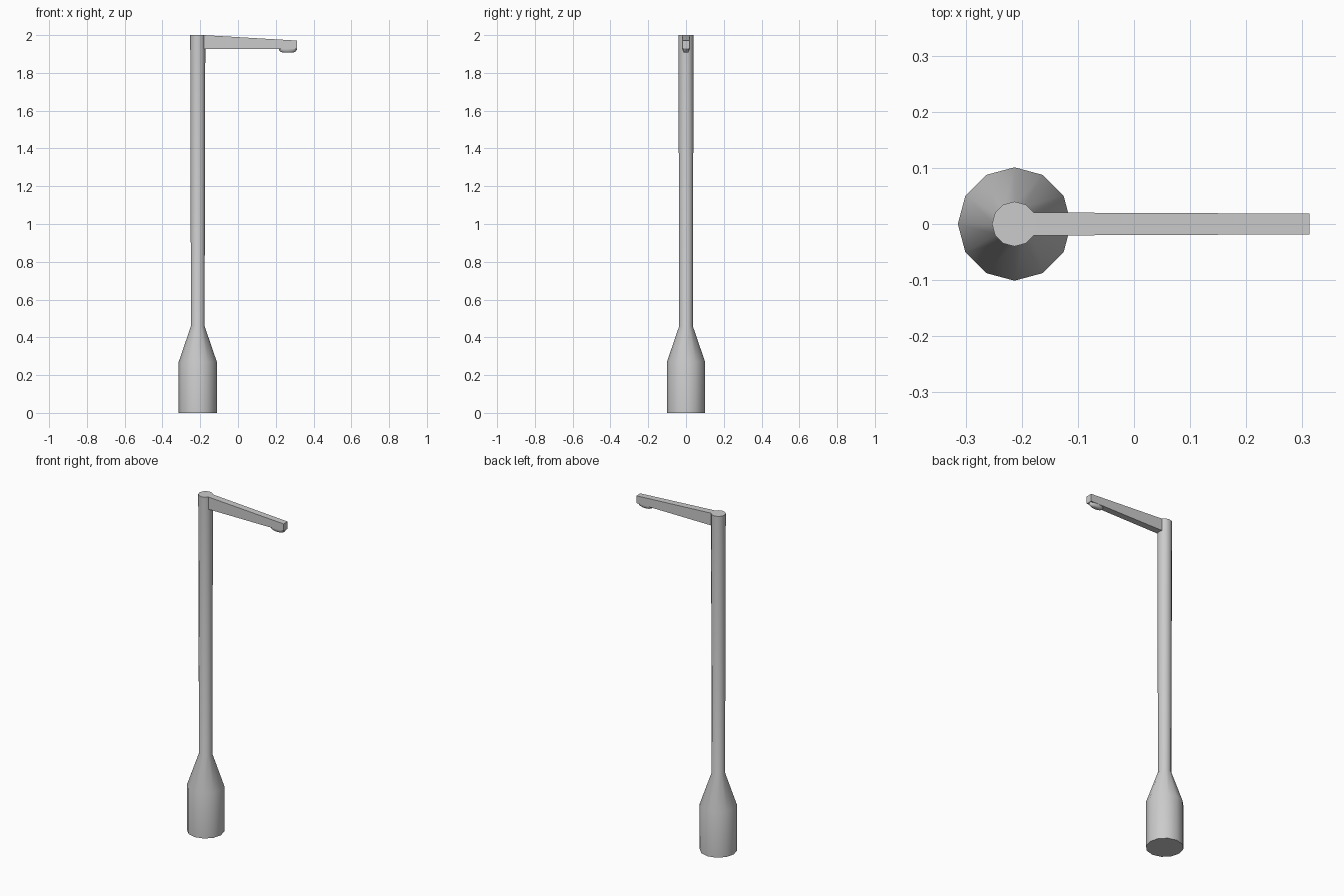
import bpy, bmesh, math

if "Cube" in bpy.data.objects:
    bpy.data.objects.remove(bpy.data.objects["Cube"])

PX = -0.213  # pole axis


def loft(name, rings, smooth=35):
    """Join rings of equal point count into a closed solid."""
    bm = bmesh.new()
    loops = [[bm.verts.new(p) for p in r] for r in rings]
    n = len(loops[0])
    for a, b in zip(loops, loops[1:]):
        for i in range(n):
            j = (i + 1) % n
            bm.faces.new((a[i], a[j], b[j], b[i]))
    bm.faces.new(loops[0][::-1])
    bm.faces.new(loops[-1])
    bmesh.ops.recalc_face_normals(bm, faces=bm.faces)
    me = bpy.data.meshes.new(name)
    bm.to_mesh(me)
    bm.free()
    ob = bpy.data.objects.new(name, me)
    bpy.context.collection.objects.link(ob)
    if smooth:
        bpy.ops.object.select_all(action='DESELECT')
        ob.select_set(True)
        bpy.context.view_layer.objects.active = ob
        bpy.ops.object.shade_smooth_by_angle(angle=math.radians(smooth))
    return ob


def ellipse(cx, z, rx, ry, n=12):
    return [(cx + rx * math.cos(2 * math.pi * i / n),
             ry * math.sin(2 * math.pi * i / n), z) for i in range(n)]


# Twelve-sided post: wide base, tapered shoulder, slim pole
loft("lamp_post", [ellipse(PX, z, r, r) for z, r in
                   ((0, 0.101), (0.27, 0.101), (0.46, 0.036), (2.0, 0.04))])

# Tapering arm with a flat underside, growing out of the pole
loft("arm", [[(x, -w, 1.927), (x, w, 1.927), (x, w, top), (x, -w, top)]
             for x, w, top in ((-0.182, 0.0205, 2.0), (0.313, 0.0185, 1.971))],
     smooth=0)

# Shallow rounded lamp under the arm tip
loft("lamp_lens", [ellipse(0.264, z, 0.049 * s, 0.0185 * s) for z, s in
                   ((1.929, 1.0), (1.922, 0.97), (1.913, 0.84), (1.908, 0.58))],
     smooth=50)
